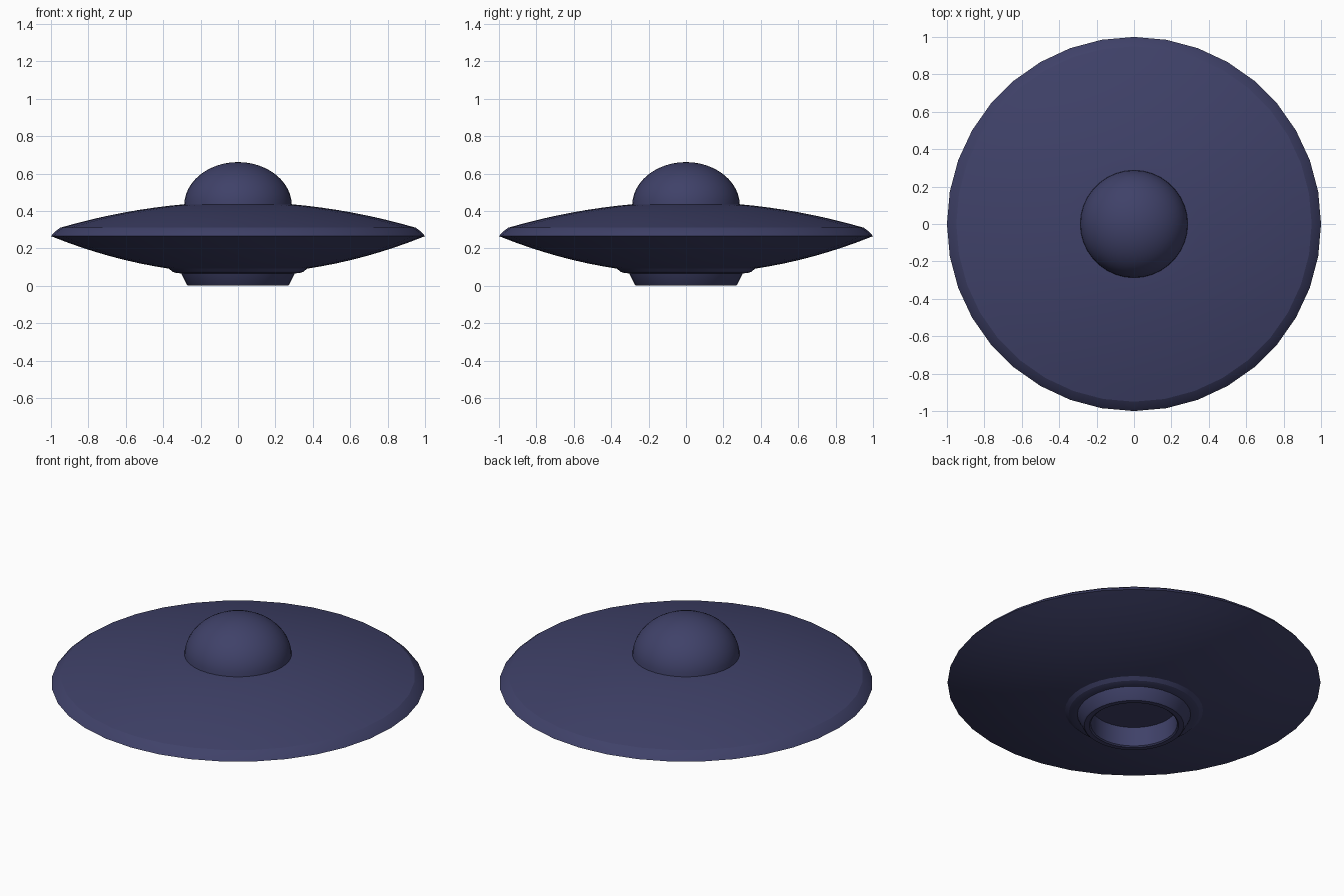
import bpy, bmesh, math

if "Cube" in bpy.data.objects:
    bpy.data.objects.remove(bpy.data.objects["Cube"])

SIDES = 36

paint = bpy.data.materials.new("dark_blue")
paint.diffuse_color = (0.05, 0.053, 0.14, 1)
paint.use_nodes = True
paint.node_tree.nodes["Principled BSDF"].inputs["Base Color"].default_value = paint.diffuse_color


def lathe(name, profile, sides=SIDES, angle=20):
    """Spin an (r, z) profile around z; r = 0 closes to a point."""
    bm = bmesh.new()
    verts = [bm.verts.new((r, 0, z)) for r, z in profile]
    edges = [bm.edges.new(p) for p in zip(verts, verts[1:])]
    bmesh.ops.spin(bm, geom=verts + edges, cent=(0, 0, 0), axis=(0, 0, 1),
                   angle=math.tau, steps=sides)
    bmesh.ops.remove_doubles(bm, verts=bm.verts, dist=1e-4)
    bmesh.ops.recalc_face_normals(bm, faces=bm.faces)
    mesh = bpy.data.meshes.new(name)
    bm.to_mesh(mesh)
    bm.free()
    mesh.materials.append(paint)
    obj = bpy.data.objects.new(name, mesh)
    bpy.context.collection.objects.link(obj)
    bpy.ops.object.select_all(action='DESELECT')
    obj.select_set(True)
    bpy.context.view_layer.objects.active = obj
    bpy.ops.object.shade_smooth_by_angle(angle=math.radians(angle))
    return obj


def steps(a, b, n):
    return [a + (b - a) * i / n for i in range(n + 1)]


# Saucer hull: curved deck, bevelled rim, curved belly, stepped landing ring
# with a round recess underneath
deck = [(r, 0.448 - 0.1525 * r * r) for r in steps(0.27, 0.95, 8)]
rim = [(0.978, 0.29)]
belly = [(r, 0.064 + 0.201 * r * r) for r in steps(1.0, 0.37, 8)]
ring = [(0.35, 0.075), (0.33, 0.068), (0.304, 0.066),
        (0.275, 0.008), (0.267, 0.0), (0.24, 0.0), (0.232, 0.006),
        (0.232, 0.12), (0, 0.12)]
lathe("saucer_hull", [(0, 0.437)] + deck + rim + belly + ring)

# Cockpit dome: flattened half sphere sunk slightly into the deck
dome = [(0.288 * math.cos(t), 0.428 + 0.233 * math.sin(t))
        for t in steps(0, math.pi / 2, 12)]
dome[-1] = (0, 0.661)
lathe("cockpit_dome", dome)
